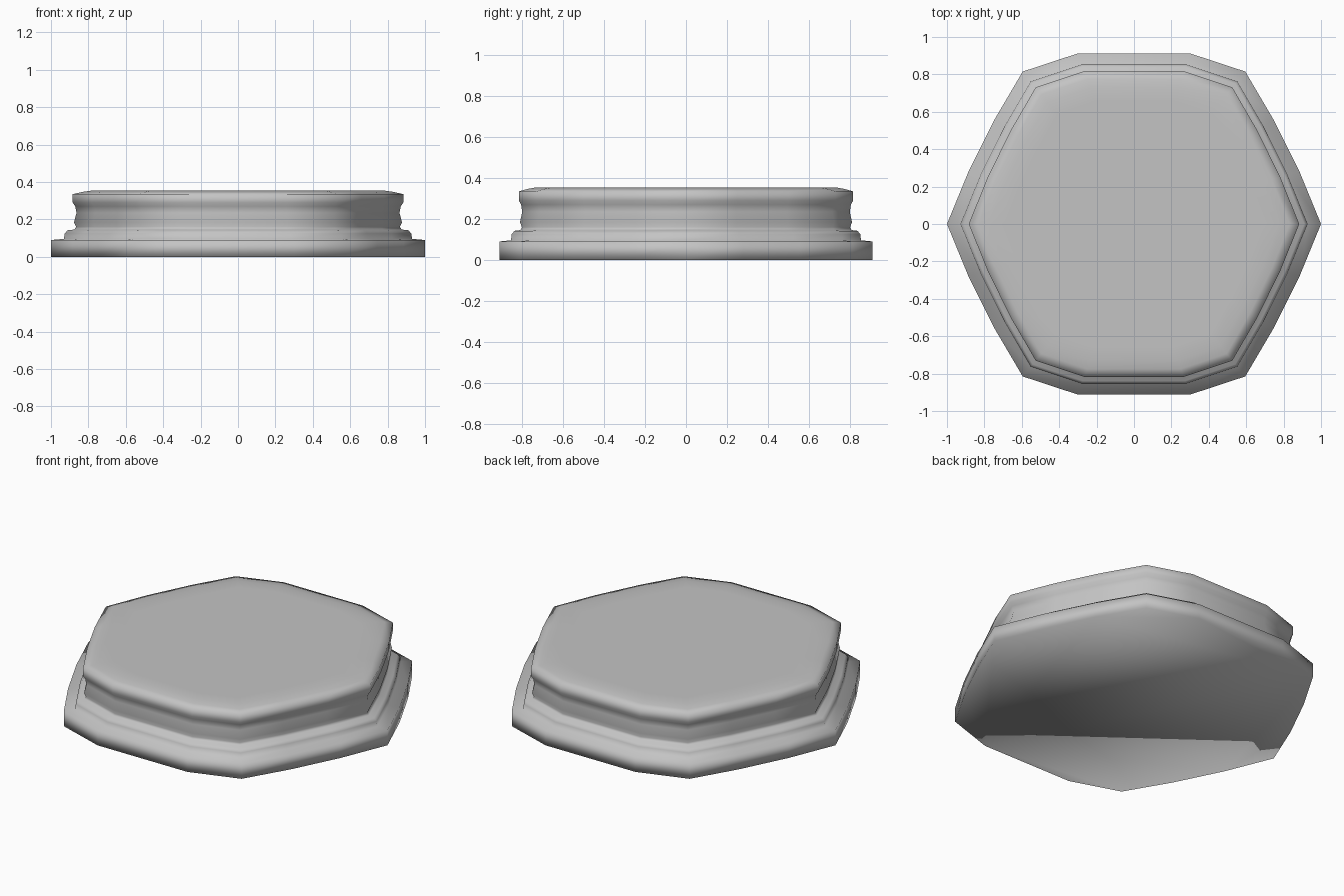
import bpy
import bmesh

cube = bpy.data.objects.get("Cube")
if cube:
    bpy.data.objects.remove(cube, do_unlink=True)

# Single stone-grey material
grey = bpy.data.materials.new("stone_grey")
grey.use_nodes = True
colour = (0.55, 0.55, 0.55, 1)
grey.diffuse_color = colour
bsdf = next(n for n in grey.node_tree.nodes if n.type == 'BSDF_PRINCIPLED')
bsdf.inputs["Base Color"].default_value = colour
bsdf.inputs["Roughness"].default_value = 0.7

# One quarter of the plan outline, mirrored into the full outline
quarter = [(1, 0), (0.885, 0.28), (0.745, 0.56), (0.595, 0.815), (0.3, 0.912)]
half = quarter + [(-x, y) for x, y in reversed(quarter)]
outline = half + [(x, -y) for x, y in reversed(half[1:-1])]

# Moulding profile (outline scale, height), from the floor to the top face
base = [(1, 0), (1, 0.09)]
step = [(0.938, 0.096), (0.935, 0.125), (0.92, 0.142), (0.888, 0.146)]
waist = [(0.88, 0.16), (0.89, 0.185), (0.878, 0.235), (0.884, 0.27)]
cap = [(0.896, 0.29), (0.896, 0.335), (0.85, 0.347), (0.8, 0.355),
       (0.72, 0.355)]
profile = base + step + waist + cap


def ring(bm, scale, z):
    # The side points draw in slightly more than the front and back
    side = 1 - (1 - scale) * 1.12
    return [bm.verts.new((x * side, y * scale, z)) for x, y in outline]


bm = bmesh.new()
rings = [ring(bm, scale, z) for scale, z in profile]
n = len(outline)
for low, high in zip(rings, rings[1:]):
    for i in range(n):
        j = (i + 1) % n
        bm.faces.new((low[i], low[j], high[j], high[i]))

# Flat underside and top face
bm.faces.new(rings[0][::-1])
bm.faces.new(rings[-1])
for face in bm.faces:
    face.smooth = True

mesh = bpy.data.meshes.new("moulded_pedestal")
bm.to_mesh(mesh)
bm.free()
mesh.materials.append(grey)
pedestal = bpy.data.objects.new("moulded_pedestal", mesh)
bpy.context.collection.objects.link(pedestal)
